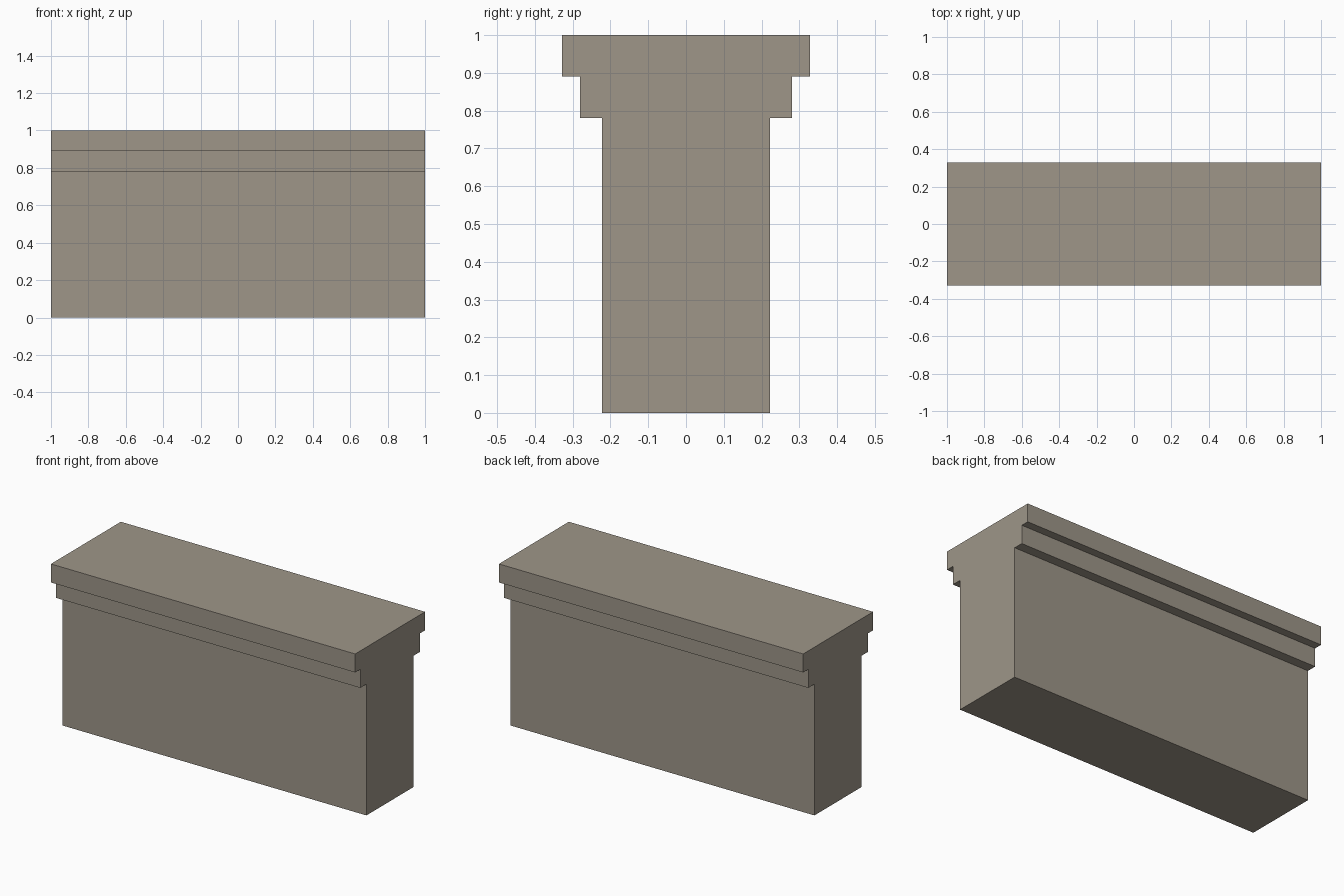
import bpy
import bmesh

cube = bpy.data.objects.get("Cube")
if cube:
    bpy.data.objects.remove(cube, do_unlink=True)

# Stone colour
stone = bpy.data.materials.new("warm grey stone")
stone.use_nodes = True
colour = (0.342, 0.305, 0.25, 1)
stone.diffuse_color = colour
stone.node_tree.nodes["Principled BSDF"].inputs["Base Color"].default_value = colour

# Half of the stepped cross-section (y, z), mirrored to the other side
half = [(0.222, 0), (0.222, 0.78), (0.28, 0.78), (0.28, 0.89), (0.328, 0.89), (0.328, 1)]
profile = half + [(-y, z) for y, z in reversed(half)]

# Wall with two-step coping, extruded along its length
bm = bmesh.new()
end = bm.faces.new([bm.verts.new((-1, y, z)) for y, z in profile])
result = bmesh.ops.extrude_face_region(bm, geom=[end], use_keep_orig=True)
moved = [v for v in result["geom"] if isinstance(v, bmesh.types.BMVert)]
bmesh.ops.translate(bm, verts=moved, vec=(2, 0, 0))
bmesh.ops.recalc_face_normals(bm, faces=bm.faces)

mesh = bpy.data.meshes.new("stepped_wall")
bm.to_mesh(mesh)
bm.free()
mesh.materials.append(stone)
wall = bpy.data.objects.new("stepped_wall", mesh)
bpy.context.collection.objects.link(wall)
